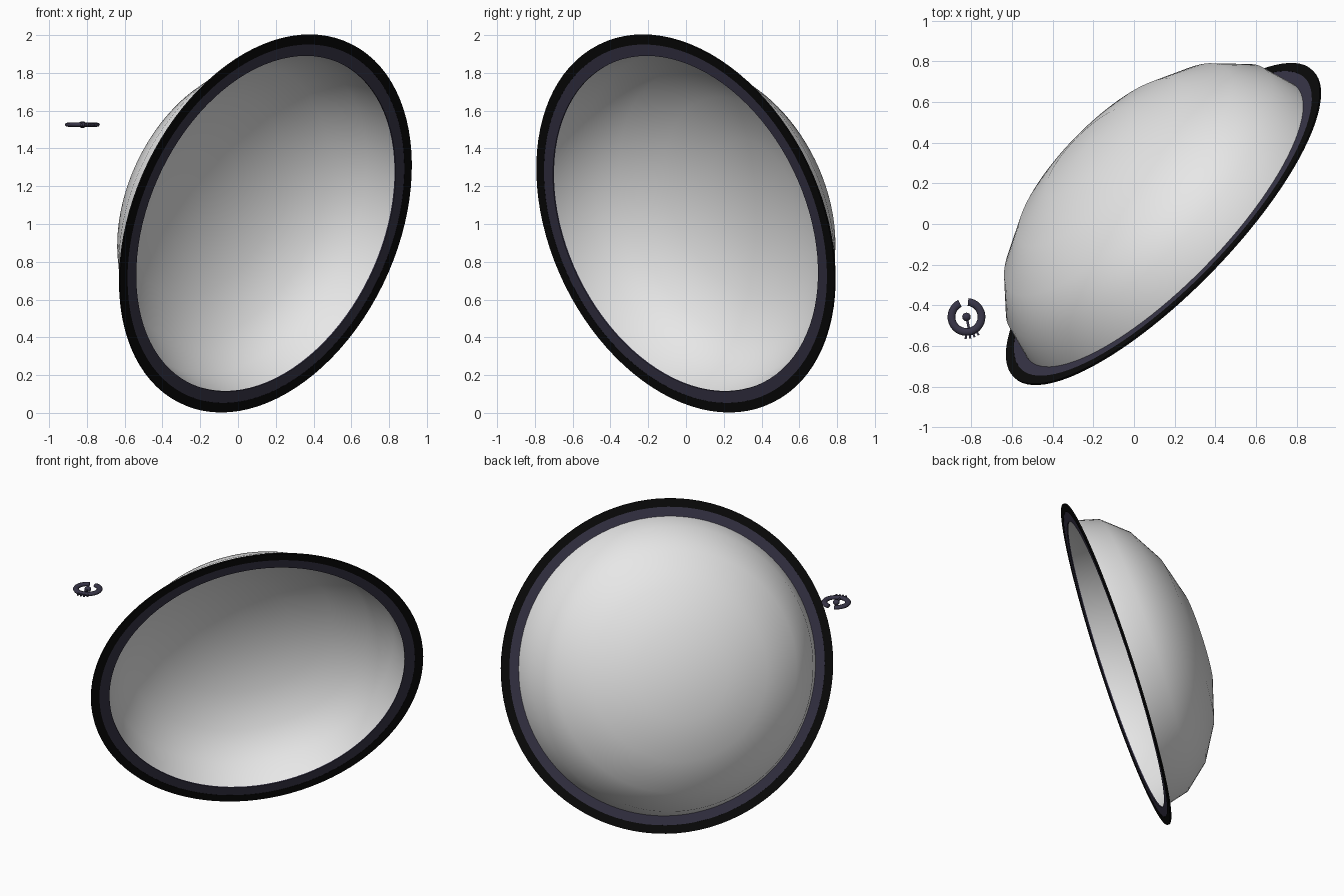
import bpy, bmesh
from math import sin, cos, pi, radians
from mathutils import Vector, Matrix

cube = bpy.data.objects.get("Cube")
if cube:
    bpy.data.objects.remove(cube)


def material(name, rgb):
    m = bpy.data.materials.new(name)
    m.use_nodes = True
    m.diffuse_color = (*rgb, 1)
    m.node_tree.nodes["Principled BSDF"].inputs["Base Color"].default_value = (*rgb, 1)
    return m


PALE = material("pale_grey", (0.8, 0.8, 0.8))
BLACK = material("black", (0.003, 0.003, 0.003))
NAVY = material("dark_navy", (0.04, 0.036, 0.065))


def finish(name, bm, mat, matrix, smooth):
    bmesh.ops.remove_doubles(bm, verts=bm.verts, dist=1e-5)
    bmesh.ops.recalc_face_normals(bm, faces=bm.faces)
    mesh = bpy.data.meshes.new(name)
    bm.to_mesh(mesh)
    bm.free()
    mesh.materials.append(mat)
    for p in mesh.polygons:
        p.use_smooth = smooth
    ob = bpy.data.objects.new(name, mesh)
    ob.matrix_world = matrix
    bpy.context.collection.objects.link(ob)
    return ob


def revolve(name, profile, mat, matrix, segs=96, start=0, end=360, loop=True, smooth=False):
    """Sweep an (r, z) profile around the local z axis; cap it if it is an open arc."""
    bm = bmesh.new()
    rows = []
    for i in range(segs + 1):
        a = radians(start + (end - start) * i / segs)
        rows.append([bm.verts.new((r * cos(a), r * sin(a), z)) for r, z in profile])
    n = len(profile)
    for a, b in zip(rows, rows[1:]):
        for j in range(n if loop else n - 1):
            k = (j + 1) % n
            bm.faces.new((a[j], b[j], b[k], a[k]))
    if loop and end - start < 360:
        bm.faces.new(rows[0])
        bm.faces.new(rows[-1])
    return finish(name, bm, mat, matrix, smooth)


def band(inner, outer, half):
    return [(inner, -half), (outer, -half), (outer, half), (inner, half)]


# Tilted frame shared by the dish and its rim
axis = Vector((-0.68, 0.662, 0.315))
tilt = Matrix.Translation((0.145, 0, 1.003)) @ axis.to_track_quat('Z', 'Y').to_matrix().to_4x4()

# Hollow dish, open towards the front
steps = 5
curve = [(0.942 * cos(pi / 2 * i / steps), 0.565 * sin(pi / 2 * i / steps)) for i in range(steps + 1)]
revolve("dish_shell", curve, PALE, tilt, loop=False, smooth=True)

# Flat two-tone rim
revolve("rim_inner_band", band(0.936, 1.0, 0.004), NAVY, tilt)
revolve("rim_outer_band", band(1.0, 1.053, 0.005), BLACK, tilt)

# Small floating split ring with a lens-shaped section
spot = Matrix.Translation((-0.824, -0.457, 1.526))
section = [(0.074 + 0.019 * cos(t * pi / 4), 0.012 * sin(t * pi / 4)) for t in range(8)]
revolve("split_ring", section, NAVY, spot, segs=32, start=116, end=444, smooth=True)

# Hub ball in the middle of the ring
bm = bmesh.new()
bmesh.ops.create_uvsphere(bm, u_segments=16, v_segments=8, radius=0.021)
finish("ring_hub", bm, NAVY, spot @ Matrix.Diagonal((1, 1, 0.85, 1)), True)


def bar(name, angle, near, far, width, height):
    bm = bmesh.new()
    bmesh.ops.create_cube(bm, size=1)
    m = (spot @ Matrix.Rotation(radians(angle), 4, 'Z')
         @ Matrix.Translation(((near + far) / 2, 0, 0))
         @ Matrix.Diagonal((far - near, width, height, 1)))
    finish(name, bm, NAVY, m, False)


# Spoke and the teeth on the outer edge
bar("ring_spoke", -78, 0.01, 0.07, 0.012, 0.012)
for i in range(4):
    bar(f"ring_tooth_{i + 1}", -92 + 12 * i, 0.085, 0.108, 0.01, 0.012)
